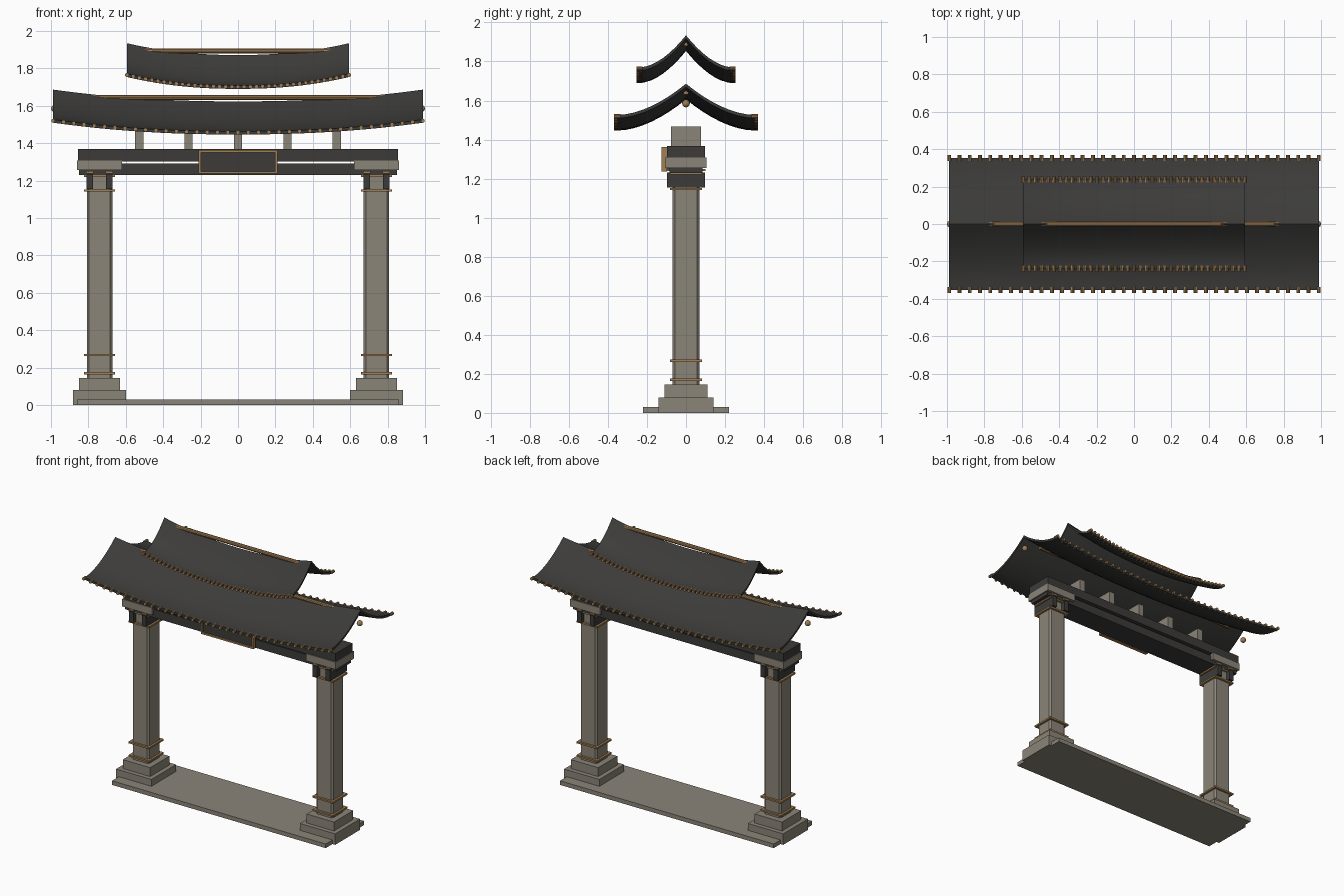
import bpy, bmesh, math
from mathutils import Matrix, Vector

if "Cube" in bpy.data.objects:
    bpy.data.objects.remove(bpy.data.objects["Cube"])


def material(name, rgb):
    m = bpy.data.materials.new(name)
    m.diffuse_color = (*rgb, 1)
    m.use_nodes = True
    m.node_tree.nodes["Principled BSDF"].inputs["Base Color"].default_value = m.diffuse_color
    return m


STONE = material("stone", (0.26, 0.235, 0.19))
DARK = material("dark_timber", (0.045, 0.044, 0.042))
GOLD = material("gilding", (0.36, 0.21, 0.085))


def finish(bm, name, mat, smooth=False):
    bmesh.ops.recalc_face_normals(bm, faces=bm.faces)
    me = bpy.data.meshes.new(name)
    bm.to_mesh(me)
    bm.free()
    me.materials.append(mat)
    ob = bpy.data.objects.new(name, me)
    bpy.context.collection.objects.link(ob)
    if smooth:
        bpy.ops.object.select_all(action='DESELECT')
        ob.select_set(True)
        bpy.context.view_layer.objects.active = ob
        bpy.ops.object.shade_smooth_by_angle(angle=math.radians(35))
    return ob


def box(name, x, y, z, mat, bevel=0.0):
    """Box from (min, max) pairs."""
    bm = bmesh.new()
    size = [b - a for a, b in (x, y, z)]
    mid = [(a + b) / 2 for a, b in (x, y, z)]
    bmesh.ops.create_cube(bm, size=1, matrix=Matrix.Translation(mid) @ Matrix.Diagonal((*size, 1)))
    if bevel:  # chamfer the upright edges only
        ups = [e for e in bm.edges if abs(e.verts[0].co.z - e.verts[1].co.z) > 1e-4]
        bmesh.ops.bevel(bm, geom=ups, offset=bevel, segments=1, affect='EDGES')
    return finish(bm, name, mat)


def square(name, cx, half, z0, z1, mat, bevel=0.0):
    return box(name, (cx - half, cx + half), (-half, half), (z0, z1), mat, bevel)


def rod(bm, centre, radius, length, axis):
    rot = Matrix.Rotation(math.pi / 2, 4, 'Y' if axis == 'X' else 'X')
    bmesh.ops.create_cone(bm, cap_ends=True, segments=10, radius1=radius, radius2=radius,
                          depth=length, matrix=Matrix.Translation(centre) @ rot)


def roof(label, half_len, half_w, eave_z, rise, lift, pole_half, pole_z):
    """Saddle roof: concave slopes, with both ends swept upward."""
    def height(x, y):
        s = min(abs(y) / half_w, 1)
        return eave_z + rise * (1 - s) ** 1.8 + lift * abs(x / half_len) ** 2.2

    nx, ny, thick = 24, 16, 0.017
    bm = bmesh.new()
    layers = []
    for drop in (0, thick):
        layers.append([[bm.verts.new((x, y, height(x, y) - drop))
                        for y in [half_w * (2 * j / ny - 1) for j in range(ny + 1)]]
                       for x in [half_len * (2 * i / nx - 1) for i in range(nx + 1)]])
    for g in layers:
        for i in range(nx):
            for j in range(ny):
                bm.faces.new((g[i][j], g[i + 1][j], g[i + 1][j + 1], g[i][j + 1]))
    a, b = layers
    for i in range(nx):
        for j in (0, ny):
            bm.faces.new((a[i][j], a[i + 1][j], b[i + 1][j], b[i][j]))
    for j in range(ny):
        for i in (0, nx):
            bm.faces.new((a[i][j], a[i][j + 1], b[i][j + 1], b[i][j]))
    finish(bm, label + "_roof", DARK, True)

    # row of round tile ends along both eaves
    bm = bmesh.new()
    for k in range(37):
        x = half_len * (k / 18 - 1)
        for s in (-1, 1):
            rod(bm, Vector((x, s * half_w, height(x, half_w) - 0.006)), 0.011, 0.032, 'Y')
    finish(bm, label + "_eave_tile_ends", GOLD, True)

    # ridge pole
    bm = bmesh.new()
    rod(bm, Vector((0, 0, pole_z)), 0.014, 2 * pole_half, 'X')
    finish(bm, label + "_ridge_pole", GOLD, True)


# ground slab
box("ground_slab", (-0.86, 0.86), (-0.22, 0.22), (0, 0.03), STONE)

for side, cx in (("left", -0.74), ("right", 0.74)):
    # stepped plinth and column
    square(side + "_plinth", cx, 0.142, 0, 0.08, STONE)
    square(side + "_plinth_step", cx, 0.11, 0.08, 0.145, STONE)
    square(side + "_column", cx, 0.068, 0.145, 1.235, STONE, 0.012)
    # gilded bands
    for n, z in enumerate((0.17, 0.267, 1.147, 1.226)):
        square(f"{side}_band_{n}", cx, 0.083, z - 0.006, z + 0.006, GOLD)
    # crossed brackets under the beams
    for n, d in enumerate((-0.052, 0.052)):
        box(f"{side}_bracket_{n}", (cx + d - 0.018, cx + d + 0.018), (-0.098, 0.098),
            (1.155, 1.232), DARK)
        box(f"{side}_bracket_cap_{n}", (cx + d - 0.02, cx + d + 0.02), (-0.1, 0.1),
            (1.238, 1.25), GOLD)
    # stone saddle clasping the beam end
    x0, x1 = sorted((math.copysign(0.62, cx), math.copysign(0.86, cx)))
    box(side + "_saddle", (x0, x1), (-0.105, 0.105), (1.255, 1.308), STONE)

# cross beams
box("lower_beam", (-0.85, 0.85), (-0.085, 0.085), (1.23, 1.29), DARK)
box("upper_beam", (-0.855, 0.855), (-0.098, 0.098), (1.302, 1.368), DARK)

# framed plaque on the front
box("plaque_panel", (-0.2, 0.2), (-0.115, -0.08), (1.245, 1.355), DARK)
for n, z in enumerate((1.243, 1.357)):
    box(f"plaque_rail_{n}", (-0.21, 0.21), (-0.125, -0.098), (z - 0.006, z + 0.006), GOLD)
for n, x in enumerate((-0.204, 0.204)):
    box(f"plaque_stile_{n}", (x - 0.006, x + 0.006), (-0.125, -0.098), (1.249, 1.351), GOLD)

# short posts carrying the roof
for k in range(5):
    x = (k - 2) * 0.264
    box(f"roof_post_{k}", (x - 0.022, x + 0.022), (-0.078, 0.078), (1.368, 1.468), STONE)

# two tiers of roof
roof("lower", 0.988, 0.352, 1.463, 0.16, 0.063, 0.845, 1.643)
roof("upper", 0.593, 0.238, 1.707, 0.164, 0.063, 0.505, 1.893)

# gilded balls under the lower gable ends
for side, x in (("left", -0.98), ("right", 0.98)):
    bm = bmesh.new()
    bmesh.ops.create_uvsphere(bm, u_segments=14, v_segments=8, radius=0.02,
                              matrix=Matrix.Translation((x, 0, 1.585)))
    finish(bm, side + "_gable_ball", GOLD, True)
